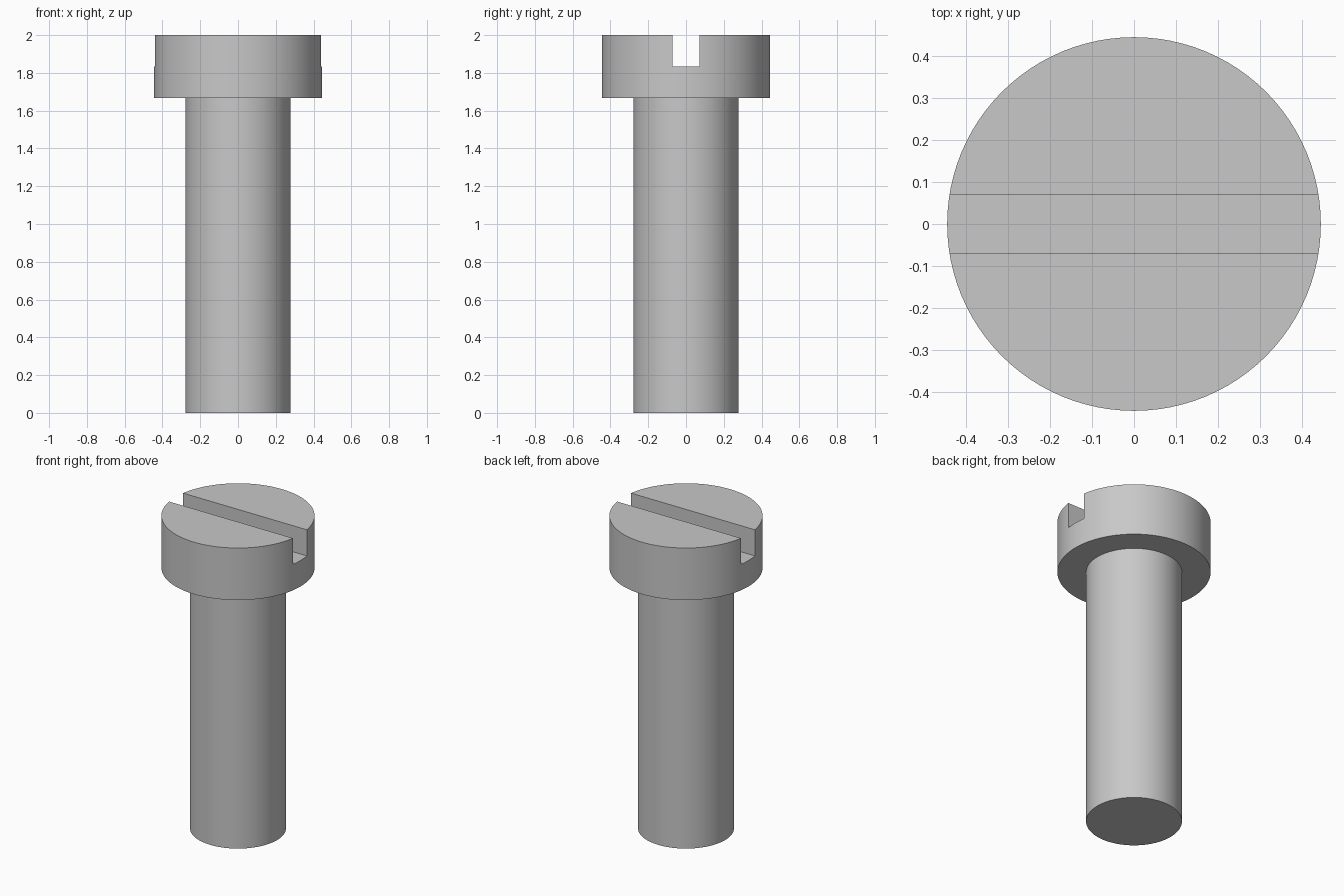
import bpy, bmesh
from math import radians, tau

cube = bpy.data.objects.get("Cube")
if cube:
    bpy.data.objects.remove(cube, do_unlink=True)

SHAFT_R, HEAD_R = 0.278, 0.444
HEAD_BASE, TOP = 1.667, 2.0
SLOT_FLOOR, SLOT_WIDTH = 1.833, 0.141
SEGMENTS = 96

# Single steel colour
steel = bpy.data.materials.new("grey_steel")
steel.use_nodes = True
colour = (0.58, 0.58, 0.58, 1)
steel.diffuse_color = colour
steel.node_tree.nodes["Principled BSDF"].inputs["Base Color"].default_value = colour

# Shaft and cheese head, lathed from one profile and capped at both ends
profile = [(SHAFT_R, 0), (SHAFT_R, HEAD_BASE), (HEAD_R, HEAD_BASE), (HEAD_R, TOP)]
bm = bmesh.new()
verts = [bm.verts.new((r, 0, z)) for r, z in profile]
edges = [bm.edges.new(pair) for pair in zip(verts, verts[1:])]
bmesh.ops.spin(bm, geom=verts + edges, cent=(0, 0, 0), axis=(0, 0, 1),
               angle=tau, steps=SEGMENTS, use_merge=False)
bmesh.ops.remove_doubles(bm, verts=bm.verts[:], dist=0.0001)
bmesh.ops.holes_fill(bm, edges=[e for e in bm.edges if e.is_boundary], sides=0)
bmesh.ops.recalc_face_normals(bm, faces=bm.faces[:])
mesh = bpy.data.meshes.new("slotted_screw")
bm.to_mesh(mesh)
bm.free()
screw = bpy.data.objects.new("slotted_screw", mesh)
bpy.context.collection.objects.link(screw)
mesh.materials.append(steel)

# Drive slot running across the head along x
slot_height = 0.4
bpy.ops.mesh.primitive_cube_add(size=1, location=(0, 0, SLOT_FLOOR + slot_height / 2))
cutter = bpy.context.object
cutter.name = "slot_cutter"
cutter.scale = (1.2, SLOT_WIDTH, slot_height)
cutter.hide_render = True
cutter.data.materials.append(steel)
slot = screw.modifiers.new("drive_slot", 'BOOLEAN')
slot.operation = 'DIFFERENCE'
slot.solver = 'EXACT'
slot.object = cutter

bpy.ops.object.select_all(action='DESELECT')
screw.select_set(True)
bpy.context.view_layer.objects.active = screw
bpy.ops.object.modifier_apply(modifier=slot.name)
bpy.data.objects.remove(cutter, do_unlink=True)

# Smooth round walls with crisp rims
bpy.ops.object.shade_smooth_by_angle(angle=radians(30))
